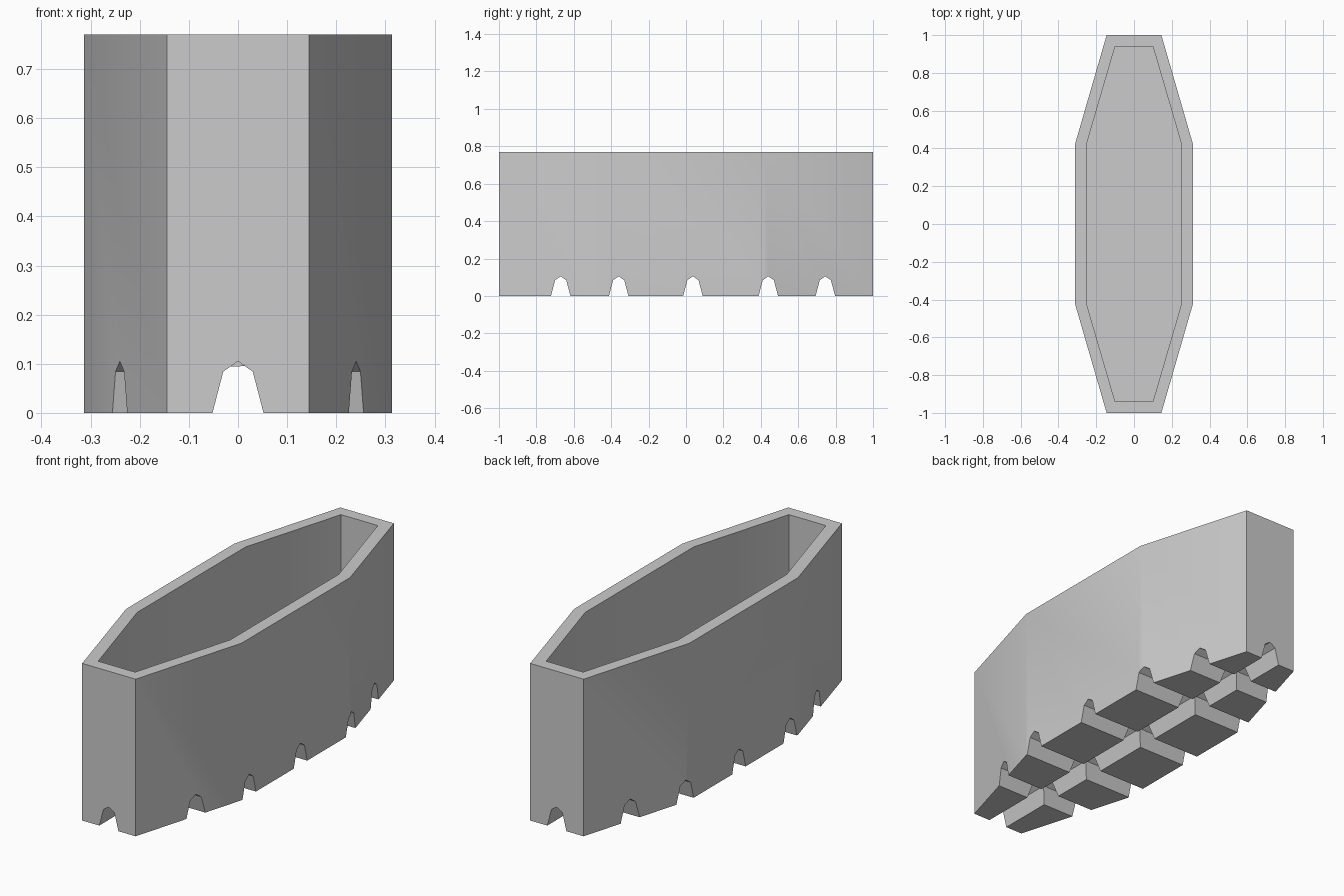
import bpy, bmesh, math
from mathutils import Matrix

cube = bpy.data.objects.get("Cube")
if cube:
    bpy.data.objects.remove(cube, do_unlink=True)

HEIGHT, FLOOR = 0.77, 0.165

grey = bpy.data.materials.new("stone_grey")
grey.use_nodes = True
colour = (0.6, 0.6, 0.6, 1)
grey.diffuse_color = colour
grey.node_tree.nodes["Principled BSDF"].inputs["Base Color"].default_value = colour


def prism(name, ring, depth, matrix=Matrix()):
    """Extrude a closed xy outline along z, then place it with a matrix."""
    bm = bmesh.new()
    face = bm.faces.new([bm.verts.new((x, y, 0)) for x, y in ring])
    out = bmesh.ops.extrude_face_region(bm, geom=[face])
    moved = [g for g in out["geom"] if isinstance(g, bmesh.types.BMVert)]
    bmesh.ops.translate(bm, verts=moved, vec=(0, 0, depth))
    bmesh.ops.transform(bm, matrix=matrix, verts=bm.verts)
    bmesh.ops.recalc_face_normals(bm, faces=bm.faces)
    mesh = bpy.data.meshes.new(name)
    bm.to_mesh(mesh)
    bm.free()
    mesh.materials.append(grey)
    obj = bpy.data.objects.new(name, mesh)
    bpy.context.collection.objects.link(obj)
    return obj


def octagon(end_x, side_x, end_y, side_y):
    """Elongated eight-sided outline, mirrored in x and y."""
    half = [(end_x, -end_y), (side_x, -side_y), (side_x, side_y), (end_x, end_y)]
    return half + [(-x, y) for x, y in reversed(half)]


# Planter body and the hollow inside it
planter = prism("planter", octagon(0.145, 0.313, 1.0, 0.42), HEIGHT)
cutters = [prism("hollow_cutter", octagon(0.10, 0.252, 0.94, 0.42), 1,
                 Matrix.Translation((0, 0, FLOOR)))]

# Drainage channels: one lengthwise, five crosswise
arch = [(-0.052, 0), (0.052, 0), (0.03, 0.084), (0, 0.105), (-0.03, 0.084)]
arch[:2] = [(-0.065, -0.05), (0.065, -0.05)]  # run the slopes below the base
upright = Matrix.Rotation(math.pi / 2, 4, "X")
cutters.append(prism("long_channel_cutter", arch, 2.4,
                     Matrix.Translation((0, 1.2, 0)) @ upright))
across = Matrix.Rotation(math.pi / 2, 4, "Z") @ upright
for y in (-0.67, -0.36, 0.037, 0.44, 0.745):
    cutters.append(prism("cross_channel_cutter", arch, 1,
                         Matrix.Translation((-0.5, y, 0)) @ across))

# Cut, then discard the helpers
bpy.ops.object.select_all(action="DESELECT")
bpy.context.view_layer.objects.active = planter
planter.select_set(True)
for cutter in cutters:
    mod = planter.modifiers.new("cut", "BOOLEAN")
    mod.operation, mod.solver, mod.object = "DIFFERENCE", "EXACT", cutter
    bpy.ops.object.modifier_apply(modifier=mod.name)
    bpy.data.objects.remove(cutter, do_unlink=True)

bpy.ops.object.shade_smooth_by_angle(angle=math.radians(30))
